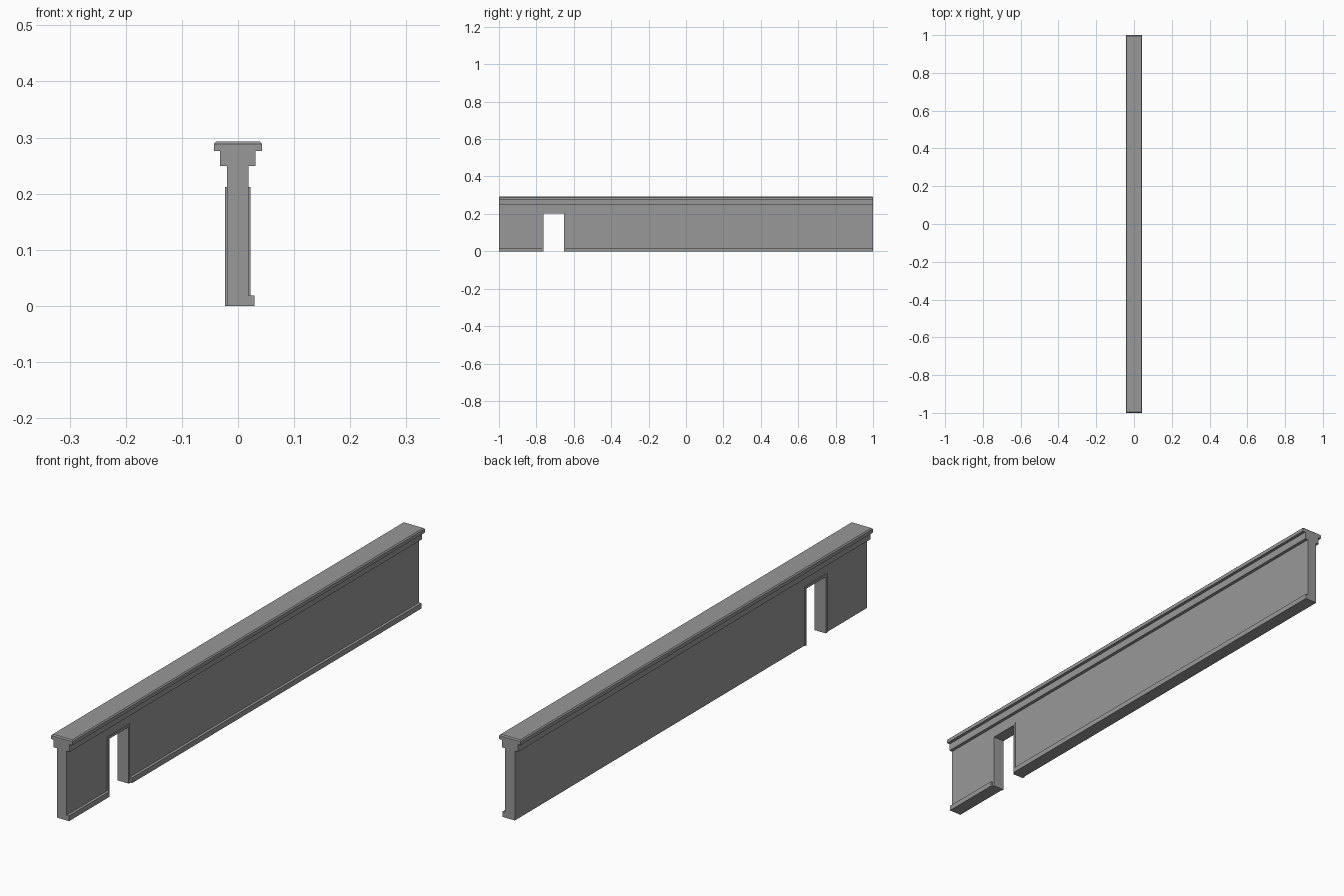
import bpy, bmesh

if "Cube" in bpy.data.objects:
    bpy.data.objects.remove(bpy.data.objects["Cube"])

# door opening limits and trim width
Y0, Y1, ZD, T = -0.761, -0.652, 0.203, 0.009

# dark grey stone
stone = bpy.data.materials.new("dark_stone")
stone.diffuse_color = (0.315, 0.315, 0.315, 1)
stone.use_nodes = True
stone.node_tree.nodes["Principled BSDF"].inputs["Base Color"].default_value = stone.diffuse_color


def prism(name, pts, x0, x1):
    """Extrude a (y, z) outline from x0 to x1."""
    bm = bmesh.new()
    face = bm.faces.new([bm.verts.new((x0, y, z)) for y, z in pts])
    ext = bmesh.ops.extrude_face_region(bm, geom=[face])["geom"]
    moved = [v for v in ext if isinstance(v, bmesh.types.BMVert)]
    bmesh.ops.translate(bm, verts=moved, vec=(x1 - x0, 0, 0))
    bmesh.ops.recalc_face_normals(bm, faces=bm.faces)
    mesh = bpy.data.meshes.new(name)
    bm.to_mesh(mesh)
    bm.free()
    mesh.materials.append(stone)
    obj = bpy.data.objects.new(name, mesh)
    bpy.context.collection.objects.link(obj)
    return obj


def box(name, x0, x1, y0, y1, z0, z1):
    return prism(name, [(y0, z0), (y1, z0), (y1, z1), (y0, z1)], x0, x1)


# wall panel with doorway notch
prism("wall", [(-1, 0), (Y0, 0), (Y0, ZD), (Y1, ZD), (Y1, 0),
               (1, 0), (1, 0.25), (-1, 0.25)], -0.020, 0.019)

# door trim, slightly proud of both wall faces
prism("door_frame", [(Y0 - T, 0), (Y0, 0), (Y0, ZD), (Y1, ZD), (Y1, 0),
                     (Y1 + T, 0), (Y1 + T, ZD + T), (Y0 - T, ZD + T)],
      -0.023, 0.022)

# skirting on the +x side, broken by the doorway
for side, a, b in (("short", -1, Y0 - T), ("long", Y1 + T, 1)):
    box("skirting_" + side, 0.019, 0.029, a, b, 0, 0.019)

# stepped cornice under the cap
box("cornice", -0.032, 0.031, -1, 1, 0.249, 0.276)

# cap with chamfered top edges
cap = box("cap", -0.0425, 0.0425, -1, 1, 0.276, 0.293)
bm = bmesh.new()
bm.from_mesh(cap.data)
top = [e for e in bm.edges if all(v.co.z > 0.29 for v in e.verts)]
bmesh.ops.bevel(bm, geom=top, offset=0.004, segments=1, affect='EDGES')
bm.to_mesh(cap.data)
bm.free()
